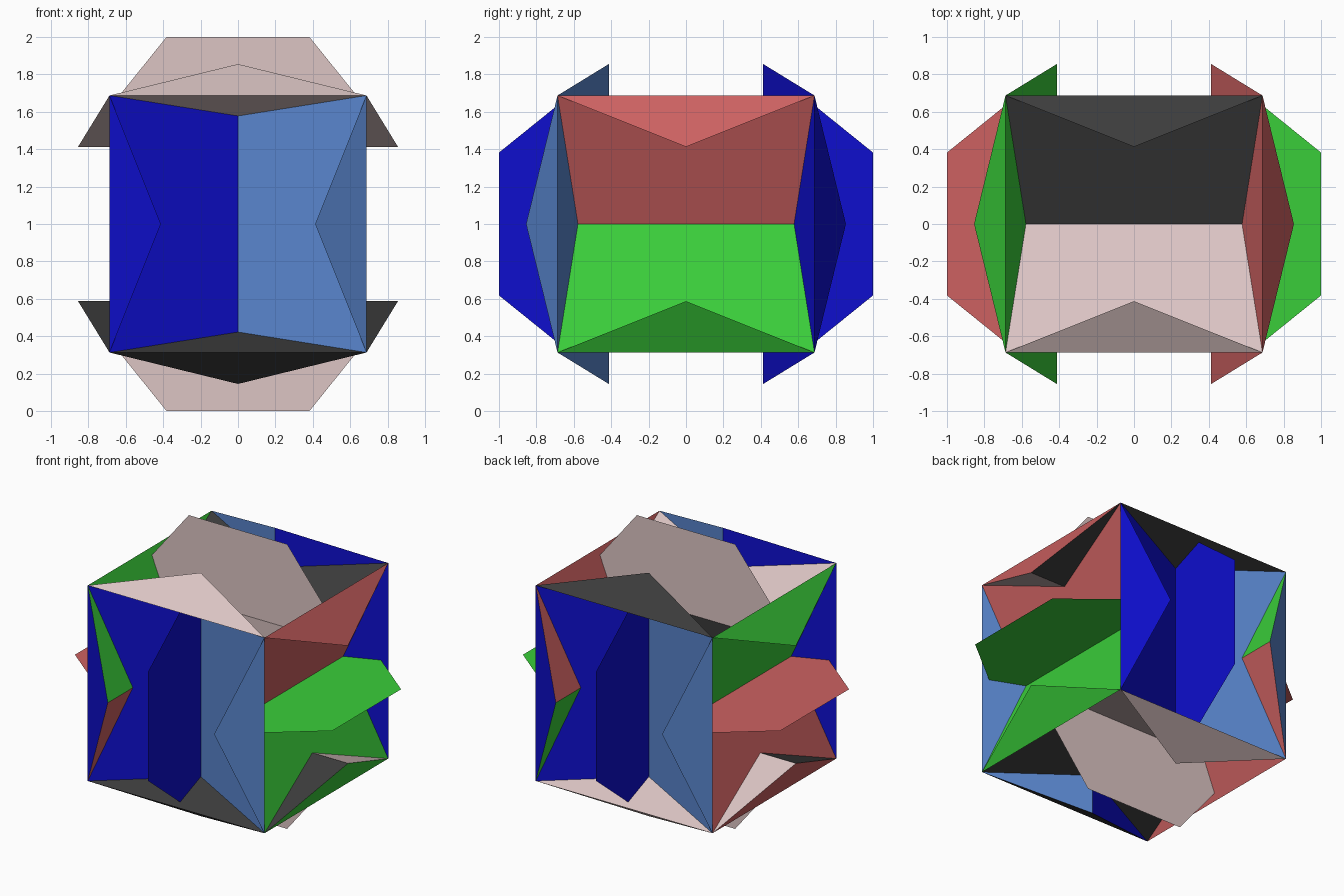
import bpy
from mathutils import Vector

cube = bpy.data.objects.get("Cube")
if cube:
    bpy.data.objects.remove(cube, do_unlink=True)

# Key distances, measured from the centre of the star
CORNER = 0.687               # cube corners
VALLEY, TIP = 0.413, 0.855   # depth of the valley lines and reach of the tips
FIN = 0.382                  # half length of a fin's outer edge, at distance 1
CENTRE = Vector((0, 0, 1))


def linear(c):
    c /= 255
    return c / 12.92 if c <= 0.04045 else ((c + 0.055) / 1.055) ** 2.4


def material(name, rgb):
    m = bpy.data.materials.new(name)
    m.use_nodes = True
    col = (*[linear(c) for c in rgb], 1)
    m.diffuse_color = col
    bsdf = next(n for n in m.node_tree.nodes if n.type == 'BSDF_PRINCIPLED')
    bsdf.inputs["Base Color"].default_value = col
    return m


dark_blue = material("dark blue", (14, 14, 205))
light_blue = material("light blue", (89, 134, 206))
pink = material("pale pink", (220, 197, 196))
black = material("charcoal", (60, 60, 60))
red = material("red", (205, 97, 97))
green = material("green", (58, 206, 58))


def place(axis, lateral, outward, along):
    """Turn side coordinates into model coordinates (axes cycle x, y, z)."""
    p = Vector((0, 0, 0))
    p[axis], p[(axis + 1) % 3], p[(axis + 2) % 3] = lateral, outward, along
    return p


def add_part(name, points, faces, facing, mat):
    """Build a flat-faced part whose faces all look towards 'facing'."""
    wound = []
    for f in faces:
        a, b, c = (points[i] for i in f[:3])
        out = (b - a).cross(c - a).dot(facing) >= 0
        wound.append(f if out else f[::-1])
    mesh = bpy.data.meshes.new(name)
    mesh.from_pydata([p + CENTRE for p in points], [], wound)
    mesh.materials.append(mat)
    ob = bpy.data.objects.new(name, mesh)
    bpy.context.collection.objects.link(ob)


# (lateral axis, names of the - and + sides, names of the - and + halves,
#  colours where the signs differ / agree, fin colours of the - and + sides)
SIDES = [
    (0, ("front", "back"), ("right", "left"), (light_blue, dark_blue), (dark_blue, dark_blue)),
    (1, ("bottom", "top"), ("front", "back"), (pink, black), (pink, pink)),
    (2, ("right", "left"), ("lower", "upper"), (green, red), (red, green)),
]

for axis, side_names, half_names, colours, fin_colours in SIDES:
    for i, s in enumerate((-1, 1)):
        # Each side: two sloping panels, each folded over the edge into a tip
        for j, h in enumerate((-1, 1)):
            pts = [place(axis, h * CORNER, s * CORNER, -CORNER),
                   place(axis, h * CORNER, s * CORNER, CORNER),
                   place(axis, 0, s * VALLEY, TIP),
                   place(axis, 0, s * VALLEY, -TIP),
                   place(axis, h * VALLEY, s * TIP, 0)]
            add_part(f"{side_names[i]}_{half_names[j]}_panel", pts,
                     [(0, 1, 2, 3), (0, 1, 4)], place(axis, h * 0.1, s, 0),
                     colours[int(s * h > 0)])
        # Upright fin standing on the valley line
        pts = [place(axis, 0, s * VALLEY, -TIP), place(axis, 0, s, -FIN),
               place(axis, 0, s, FIN), place(axis, 0, s * VALLEY, TIP)]
        add_part(f"{side_names[i]}_fin", pts, [(0, 1, 2, 3)],
                 place(axis, 1, 0, 0), fin_colours[i])
